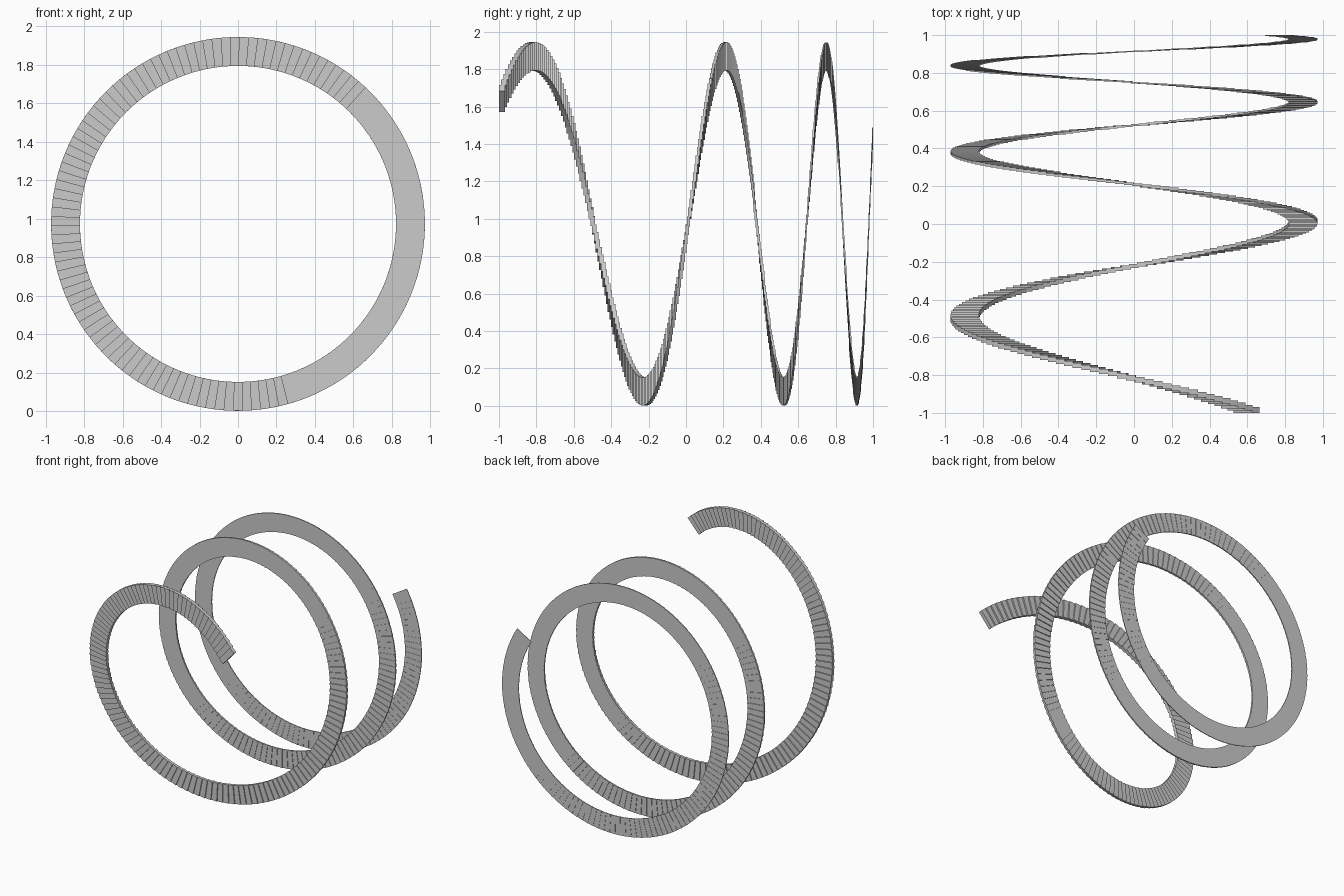
import bpy, bmesh, math
from mathutils import Matrix, Vector

if "Cube" in bpy.data.objects:
    bpy.data.objects.remove(bpy.data.objects["Cube"])

N = 375                                   # steps in the spiral
START, END = math.radians(48.4), math.radians(1110.6)
R, RADIAL, TANGENT = 0.896, 0.15, 0.05    # middle radius and step size
K = 1.9                                   # how fast the pitch shrinks
DEPTH = 0.031                             # depth of the first step
CZ = 0.9725
END_DEPTH = DEPTH * math.exp(-K)

# Spiral of overlapping blocks, each turned a little and pushed back in y
bm = bmesh.new()
for i in range(N):
    t = i / (N - 1)
    a = START + (END - START) * t
    f = (1 - math.exp(-K * t)) / (1 - math.exp(-K))
    depth = DEPTH * math.exp(-K * t)
    y = -1 + (2 - END_DEPTH) * f + depth / 2
    m = (Matrix.Translation((0, y, CZ))
         @ Matrix.Rotation(-a, 4, 'Y')
         @ Matrix.Translation((R, 0, 0))
         @ Matrix.Diagonal(Vector((RADIAL, depth, TANGENT, 1))))
    bmesh.ops.create_cube(bm, size=1, matrix=m)

mesh = bpy.data.meshes.new("spiral_steps")
bm.to_mesh(mesh)
bm.free()
obj = bpy.data.objects.new("spiral_steps", mesh)
bpy.context.collection.objects.link(obj)
